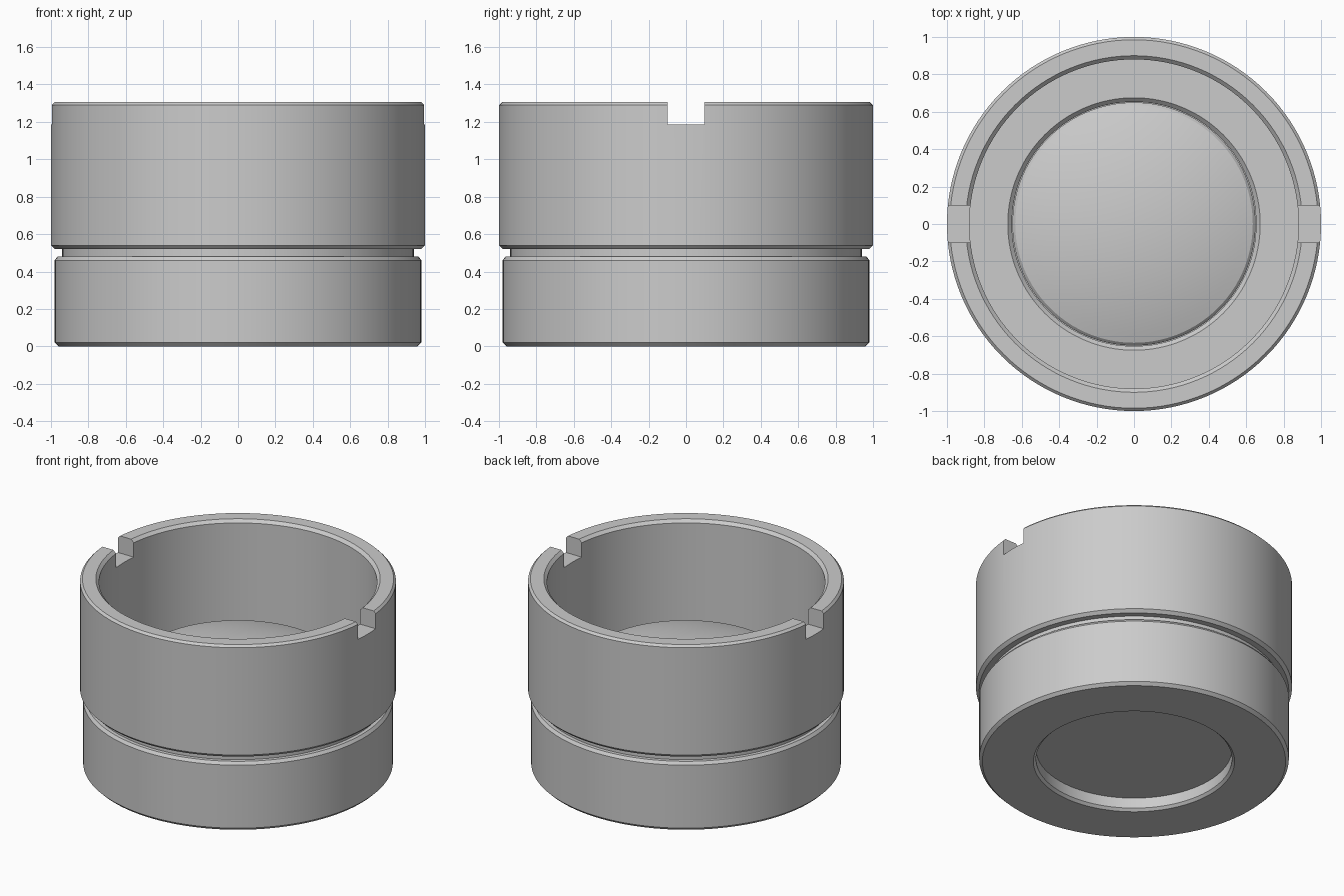
import bpy, bmesh, math

if "Cube" in bpy.data.objects:
    bpy.data.objects.remove(bpy.data.objects["Cube"], do_unlink=True)

SEGMENTS = 128

grey = bpy.data.materials.new("plain_grey")
grey.use_nodes = True
COLOUR = (0.6, 0.6, 0.6, 1)
grey.diffuse_color = COLOUR
grey.node_tree.nodes["Principled BSDF"].inputs["Base Color"].default_value = COLOUR


def lathe(name, profile, closed):
    """Spin a profile of (radius, z) points around the z axis."""
    bm = bmesh.new()
    verts = [bm.verts.new((r, 0, z)) for r, z in profile]
    pairs = list(zip(verts, verts[1:]))
    if closed:
        pairs.append((verts[-1], verts[0]))
    edges = [bm.edges.new(p) for p in pairs]
    bmesh.ops.spin(bm, geom=verts + edges, cent=(0, 0, 0), axis=(0, 0, 1),
                   angle=math.tau, steps=SEGMENTS, use_merge=True)
    bmesh.ops.remove_doubles(bm, verts=bm.verts, dist=1e-5)
    bmesh.ops.recalc_face_normals(bm, faces=bm.faces)
    mesh = bpy.data.meshes.new(name)
    bm.to_mesh(mesh)
    bm.free()
    obj = bpy.data.objects.new(name, mesh)
    bpy.context.collection.objects.link(obj)
    mesh.materials.append(grey)
    return obj


def activate(obj):
    bpy.ops.object.select_all(action="DESELECT")
    obj.select_set(True)
    bpy.context.view_layer.objects.active = obj


# Barrel: outside from the bottom up, then down the inside
barrel = lathe("barrel", [
    (0.637, 0), (0.96, 0), (0.98, 0.02),
    (0.98, 0.46), (0.965, 0.48), (0.94, 0.48),
    (0.94, 0.52), (0.98, 0.52), (1, 0.54),
    (1, 1.29), (0.985, 1.305), (0.90, 1.305),
    (0.88, 1.285), (0.88, 0.55), (0.675, 0.55),
    (0.653, 0.528), (0.653, 0.09), (0.62, 0.09), (0.62, 0.017),
], closed=True)

# Spanner slots across the rim
bpy.ops.mesh.primitive_cube_add(size=1, location=(0, 0, 1.385))
cutter = bpy.context.object
cutter.name = "slot_cutter"
cutter.scale = (3, 0.196, 0.4)
cutter.hide_render = True
cut = barrel.modifiers.new("slots", "BOOLEAN")
cut.operation = "DIFFERENCE"
cut.solver = "EXACT"
cut.object = cutter
activate(barrel)
bpy.ops.object.modifier_apply(modifier=cut.name)
bpy.data.objects.remove(cutter, do_unlink=True)

# Lens: flat below, bevelled edge, shallow dome on top
EDGE_R, EDGE_Z, CURVE = 0.635, 0.72, 2.0
half_angle = math.asin(EDGE_R / CURVE)
centre_z = EDGE_Z - CURVE * math.cos(half_angle)
STEPS = 12
dome = []
for i in range(STEPS + 1):
    a = half_angle * (1 - i / STEPS)
    dome.append((CURVE * math.sin(a), centre_z + CURVE * math.cos(a)))
lens = lathe("lens", [(0, 0.09), (0.65, 0.09), (0.65, 0.705)] + dome, closed=False)

for obj in (barrel, lens):
    activate(obj)
    bpy.ops.object.shade_smooth_by_angle(angle=math.radians(20))
